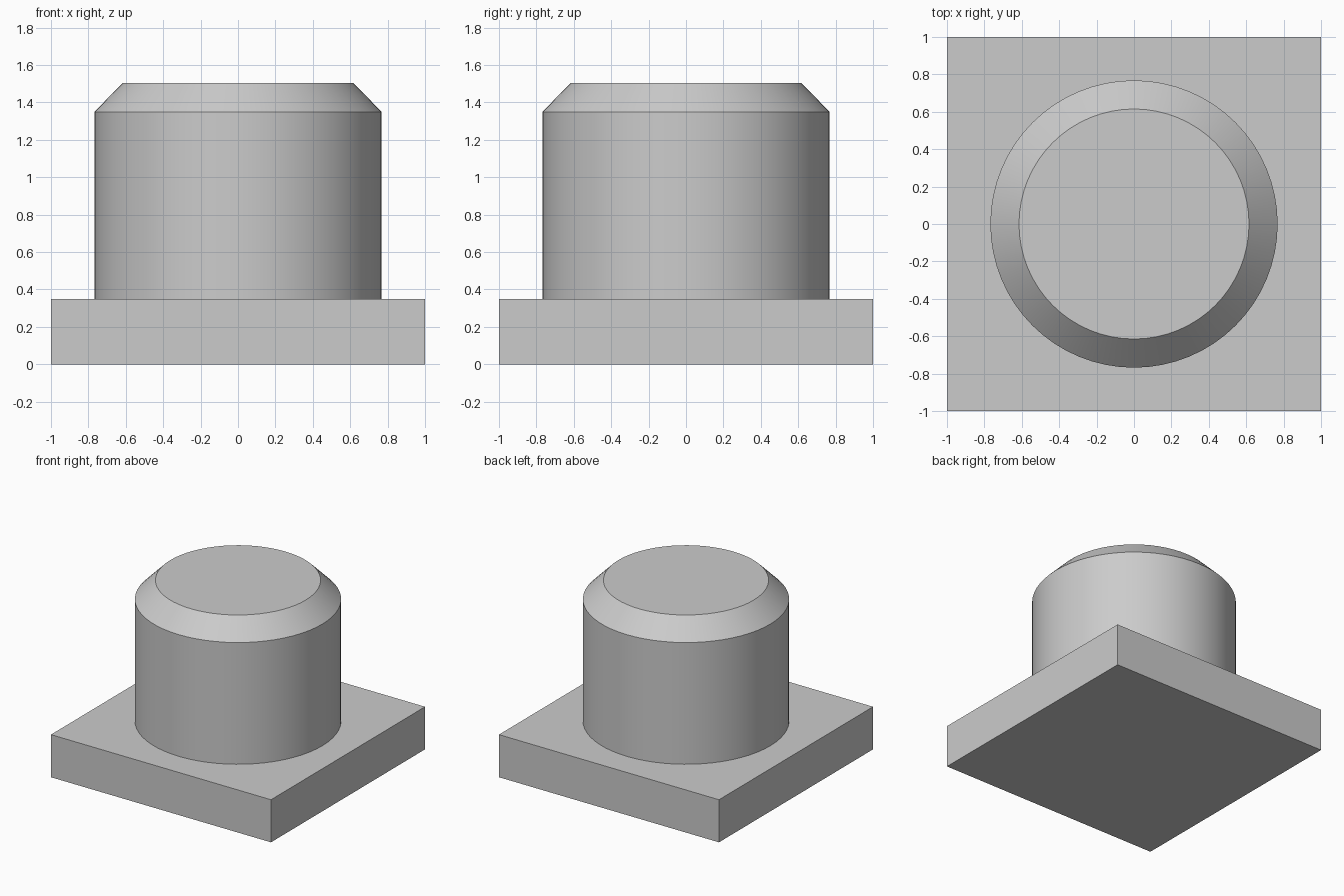
import bpy
import bmesh
import math
from mathutils import Matrix, Vector

cube = bpy.data.objects.get("Cube")
if cube:
    bpy.data.objects.remove(cube, do_unlink=True)

SIDE = 2.0
BASE_TOP = 0.35
SHOULDER = 1.35
TOP = 1.505
RADIUS = 0.768
TOP_RADIUS = 0.615
SEGMENTS = 64

# Plain grey for the whole model
grey = bpy.data.materials.new("plain grey")
grey.use_nodes = True
colour = (0.6, 0.6, 0.6, 1.0)
grey.diffuse_color = colour
grey.node_tree.nodes["Principled BSDF"].inputs["Base Color"].default_value = colour


def add_object(name, bm):
    bmesh.ops.recalc_face_normals(bm, faces=bm.faces)
    mesh = bpy.data.meshes.new(name)
    bm.to_mesh(mesh)
    bm.free()
    mesh.materials.append(grey)
    obj = bpy.data.objects.new(name, mesh)
    bpy.context.collection.objects.link(obj)
    return obj


# Square base plate
bm = bmesh.new()
bmesh.ops.create_cube(bm, size=1.0, matrix=Matrix.Translation((0, 0, BASE_TOP / 2))
                      @ Matrix.Diagonal((SIDE, SIDE, BASE_TOP, 1)))
add_object("base_plate", bm)

# Round post with a chamfered top, open where it meets the plate
bm = bmesh.new()
rings = []
for radius, z in ((RADIUS, BASE_TOP), (RADIUS, SHOULDER), (TOP_RADIUS, TOP)):
    angles = [math.tau * i / SEGMENTS for i in range(SEGMENTS)]
    rings.append([bm.verts.new(Vector((radius * math.cos(a), radius * math.sin(a), z)))
                  for a in angles])
for low, high in zip(rings, rings[1:]):
    for i in range(SEGMENTS):
        j = (i + 1) % SEGMENTS
        bm.faces.new((low[i], low[j], high[j], high[i]))
bm.faces.new(rings[-1])
post = add_object("round_post", bm)

# Smooth round walls, crisp chamfer edges
bpy.ops.object.select_all(action="DESELECT")
post.select_set(True)
bpy.context.view_layer.objects.active = post
bpy.ops.object.shade_smooth_by_angle(angle=math.radians(30))
